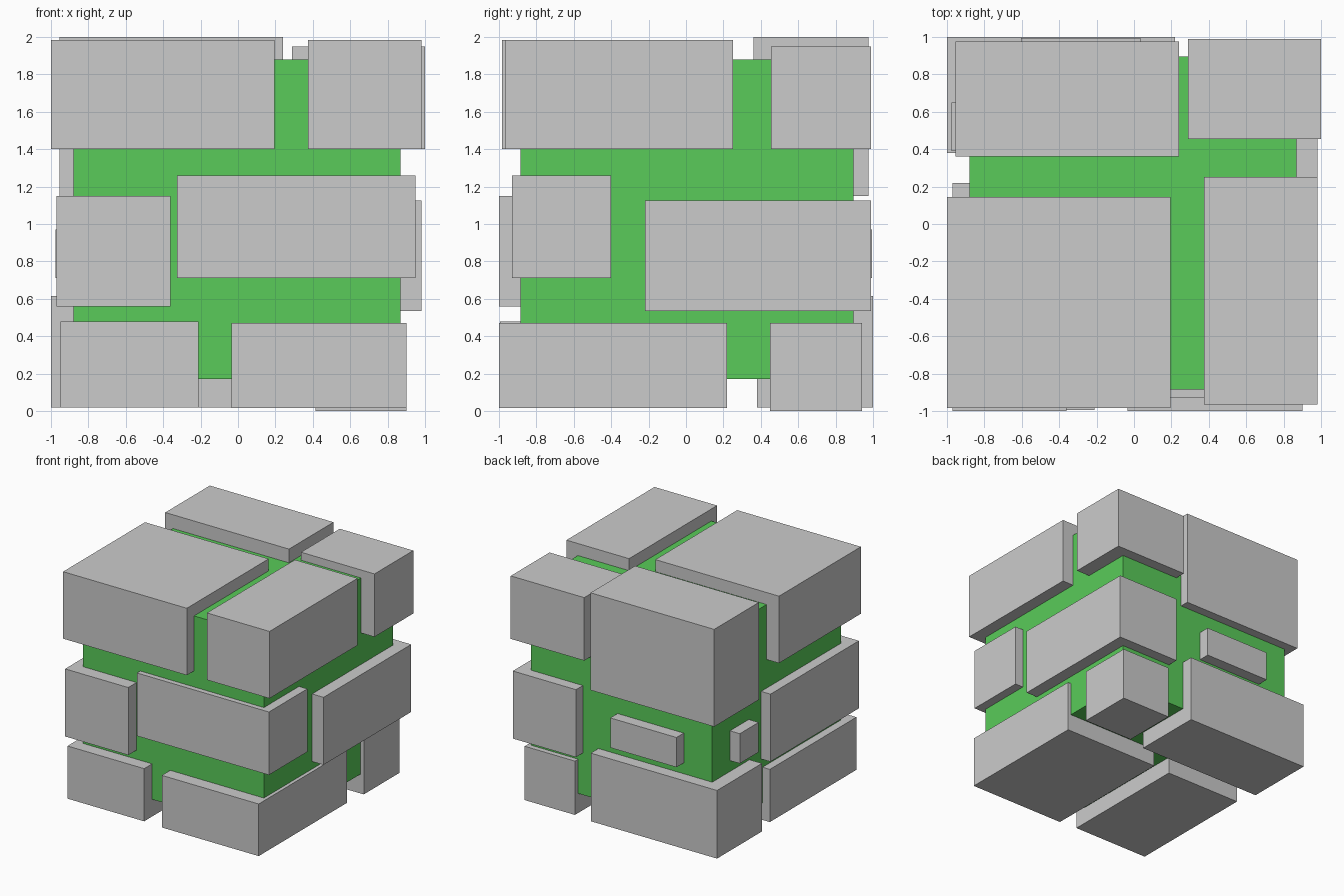
import bpy
import bmesh
from mathutils import Matrix, Vector

if "Cube" in bpy.data.objects:
    bpy.data.objects.remove(bpy.data.objects["Cube"])


def block(name, x, y, z, material=None):
    """Flat-faced box given by its (min, max) range on each axis."""
    lo, hi = Vector((x[0], y[0], z[0])), Vector((x[1], y[1], z[1]))
    bm = bmesh.new()
    bmesh.ops.create_cube(bm, size=1, matrix=Matrix.Diagonal((*(hi - lo), 1)))
    mesh = bpy.data.meshes.new(name)
    bm.to_mesh(mesh)
    bm.free()
    obj = bpy.data.objects.new(name, mesh)
    obj.location = (lo + hi) / 2
    bpy.context.collection.objects.link(obj)
    if material:
        mesh.materials.append(material)
    return obj


# Green core
green = bpy.data.materials.new("green")
green.diffuse_color = (0.1, 0.6, 0.1, 1)
green.use_nodes = True
green.node_tree.nodes["Principled BSDF"].inputs["Base Color"].default_value = green.diffuse_color
block("core", (-0.88, 0.87), (-0.885, 0.895), (0.17, 1.88), green)

# Top layer of stones
block("top_front_left_stone", (-1.0, 0.195), (-0.985, 0.145), (1.4, 1.985))
block("top_front_right_stone", (0.375, 0.98), (-0.965, 0.25), (1.4, 1.985))
block("top_back_left_stone", (-0.955, 0.24), (0.36, 0.975), (1.15, 2.0))
block("top_back_right_stone", (0.29, 1.0), (0.455, 0.99), (1.4, 1.95))

# Middle layer of stones
block("middle_front_left_stone", (-0.97, -0.36), (-1.0, 0.22), (0.56, 1.15))
block("middle_front_right_stone", (-0.325, 0.95), (-0.93, -0.4), (0.71, 1.26))
block("middle_right_stone", (0.37, 0.98), (-0.22, 0.99), (0.535, 1.125))
block("small_left_stone", (-0.975, -0.7), (0.39, 0.65), (0.71, 0.97))
block("small_back_stone", (-0.605, 0.035), (0.73, 0.995), (0.71, 0.97))

# Bottom layer of stones
block("bottom_front_left_stone", (-0.95, -0.21), (-0.995, 0.2), (0.02, 0.48))
block("bottom_front_right_stone", (-0.035, 0.9), (-1.0, 0.22), (0.015, 0.47))
block("bottom_back_right_stone", (0.415, 0.9), (0.45, 0.94), (0.0, 0.47))
block("bottom_back_left_stone", (-1.0, 0.22), (0.38, 1.0), (0.02, 0.615))
